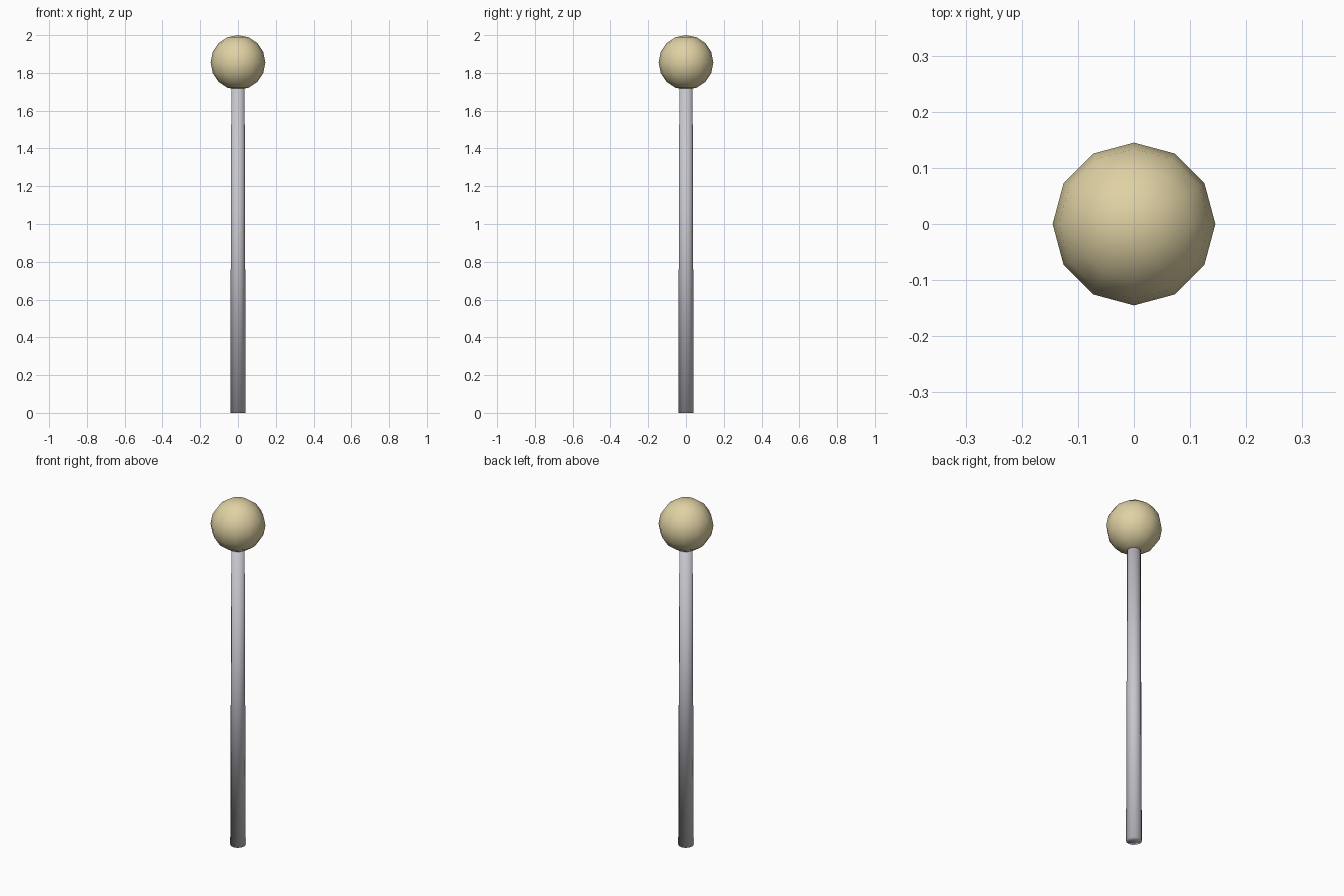
import bpy

if "Cube" in bpy.data.objects:
    bpy.data.objects.remove(bpy.data.objects["Cube"])


def material(name, colour):
    mat = bpy.data.materials.new(name)
    mat.diffuse_color = (*colour, 1.0)
    mat.use_nodes = True
    mat.node_tree.nodes["Principled BSDF"].inputs["Base Color"].default_value = mat.diffuse_color
    return mat


def finish(name, mat):
    obj = bpy.context.object
    obj.name = name
    obj.data.materials.append(mat)
    bpy.ops.object.shade_smooth()
    return obj


cream = material("cream", (0.74, 0.64, 0.37))
grey = material("light grey", (0.58, 0.57, 0.62))

# Ball head: low-poly sphere with its top pole at z = 2
R = 0.145
bpy.ops.mesh.primitive_uv_sphere_add(segments=12, ring_count=8, radius=R,
                                     location=(0, 0, 2 - R))
finish("ball_head", cream)

# Slightly tapered shaft, its top sunk into the ball
TOP = 1.74
bpy.ops.mesh.primitive_cone_add(vertices=12, radius1=0.041, radius2=0.035,
                                depth=TOP, end_fill_type='TRIFAN',
                                location=(0, 0, TOP / 2))
finish("shaft", grey)
